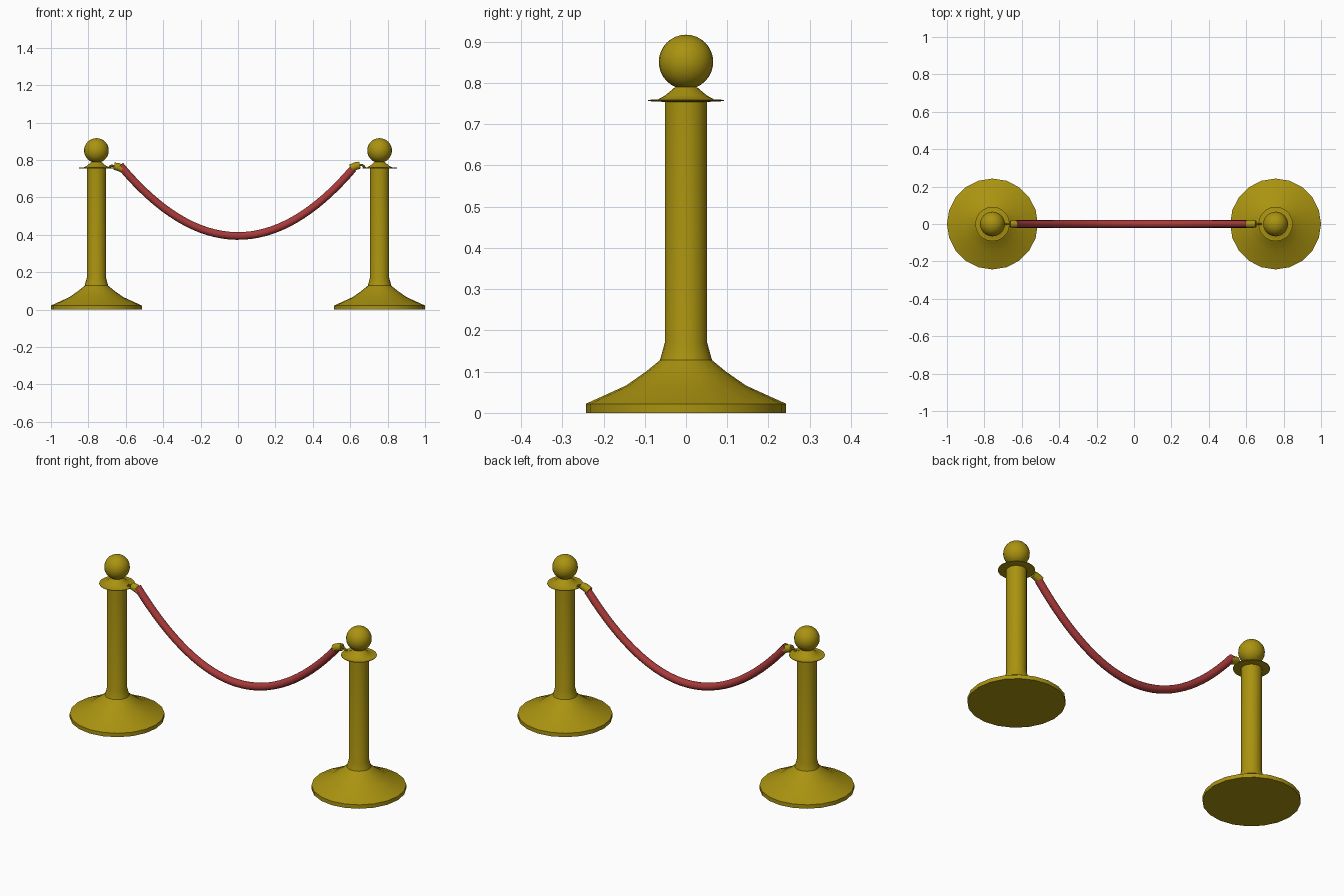
import bpy, bmesh, math
from mathutils import Vector

if "Cube" in bpy.data.objects:
    bpy.data.objects.remove(bpy.data.objects["Cube"])

POST_X = 0.757


def material(name, color):
    m = bpy.data.materials.new(name)
    m.diffuse_color = color
    m.use_nodes = True
    m.node_tree.nodes["Principled BSDF"].inputs["Base Color"].default_value = m.diffuse_color
    return m


GOLD = material("gold", (0.40, 0.29, 0.005, 1))
RED = material("red_velvet", (0.40, 0.042, 0.042, 1))


def finish(name, bm, mat, angle=35):
    bmesh.ops.recalc_face_normals(bm, faces=bm.faces[:])
    me = bpy.data.meshes.new(name)
    bm.to_mesh(me)
    bm.free()
    me.materials.append(mat)
    ob = bpy.data.objects.new(name, me)
    bpy.context.collection.objects.link(ob)
    bpy.ops.object.select_all(action='DESELECT')
    ob.select_set(True)
    bpy.context.view_layer.objects.active = ob
    bpy.ops.object.shade_smooth_by_angle(angle=math.radians(angle))
    return ob


def skin(bm, rings):
    """Bridge successive rings and cap both ends."""
    n = len(rings[0])
    for a, b in zip(rings, rings[1:]):
        for i in range(n):
            j = (i + 1) % n
            bm.faces.new((a[i], a[j], b[j], b[i]))
    bm.faces.new(rings[0])
    bm.faces.new(rings[-1])


def lathe(name, profile, x, sides):
    """Revolve (radius, z) points about a vertical axis."""
    bm = bmesh.new()
    rings = [[bm.verts.new((x + r * math.cos(2 * math.pi * i / sides),
                            r * math.sin(2 * math.pi * i / sides), z))
              for i in range(sides)] for r, z in profile]
    skin(bm, rings)
    return finish(name, bm, GOLD)


def tube(name, pts, radii, mat, sides=12):
    """Sweep a round section along (x, z) points in the y = 0 plane."""
    bm = bmesh.new()
    pts = [Vector((x, 0, z)) for x, z in pts]
    side = Vector((0, 1, 0))
    rings = []
    for k, p in enumerate(pts):
        t = (pts[min(k + 1, len(pts) - 1)] - pts[max(k - 1, 0)]).normalized()
        up = t.cross(side)
        rings.append([bm.verts.new(p + radii[k] * (
            side * math.cos(2 * math.pi * i / sides) + up * math.sin(2 * math.pi * i / sides)))
            for i in range(sides)])
    skin(bm, rings)
    return finish(name, bm, mat)


BASE = [(0.243, 0), (0.243, 0.022), (0.146, 0.066), (0.097, 0.1),
        (0.063, 0.128), (0.0515, 0.17), (0.0515, 0.755)]
COLLAR = [(0.051, 0.754), (0.092, 0.756), (0.092, 0.759), (0.068, 0.76),
          (0.05, 0.77), (0.03, 0.787), (0.02, 0.793)]

for label, s in (("left", -1), ("right", 1)):
    # weighted base and pole, collar, ball finial
    lathe(label + "_post", BASE, s * POST_X, 20)
    lathe(label + "_collar", COLLAR, s * POST_X, 20)
    bm = bmesh.new()
    bmesh.ops.create_uvsphere(bm, u_segments=24, v_segments=16, radius=0.066)
    bmesh.ops.translate(bm, verts=bm.verts[:], vec=(s * POST_X, 0, 0.851))
    finish(label + "_ball", bm, GOLD)

# sagging rope
N = 32
rope = []
for k in range(N + 1):
    x = -0.63 + 1.245 * k / N
    rope.append((x, 0.394 + 0.95 * x * x))
tube("rope", rope, [0.0205] * (N + 1), RED)

# end ferrules and hooks that catch the collars
tube("left_ferrule", [(-0.663, 0.768), (-0.64, 0.763), (-0.617, 0.753)],
     [0.019, 0.021, 0.021], GOLD)
tube("right_ferrule", [(0.652, 0.773), (0.63, 0.768), (0.603, 0.756)],
     [0.019, 0.021, 0.021], GOLD)
tube("left_hook", [(-0.688, 0.758), (-0.684, 0.766), (-0.675, 0.77), (-0.658, 0.767)],
     [0.006] * 4, GOLD, 8)
tube("right_hook", [(0.679, 0.757), (0.673, 0.767), (0.664, 0.773), (0.648, 0.773)],
     [0.006] * 4, GOLD, 8)
